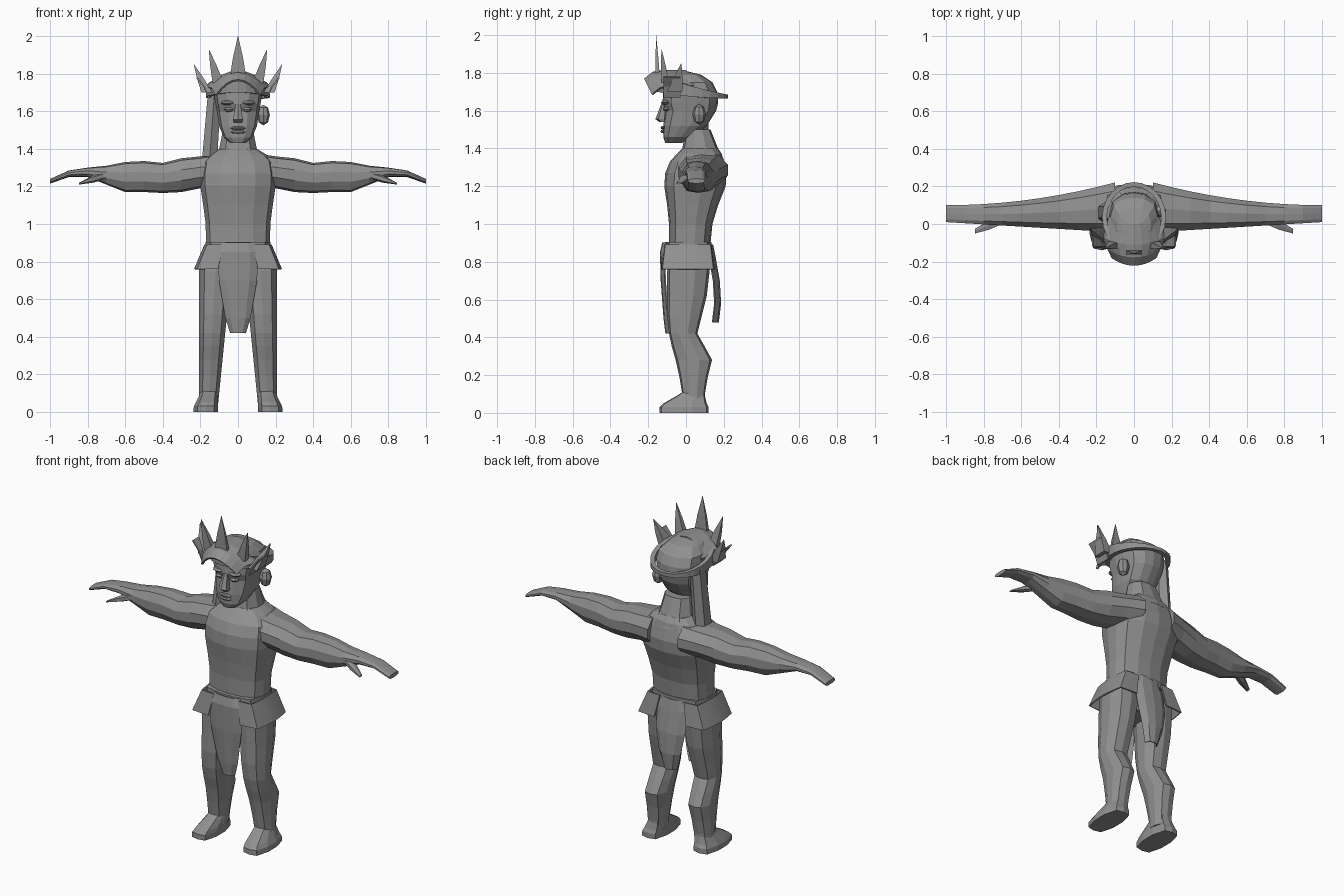
import bpy, bmesh
from math import sin, cos, pi, radians
from mathutils import Vector, Matrix

default_cube = bpy.data.objects.get("Cube")
if default_cube:
    bpy.data.objects.remove(default_cube, do_unlink=True)

colour = (0.28, 0.28, 0.28, 1)
grey = bpy.data.materials.new("stone_grey")
grey.use_nodes = True
grey.diffuse_color = colour
grey.node_tree.nodes["Principled BSDF"].inputs["Base Color"].default_value = colour


def finish(name, bm, thickness=0):
    bmesh.ops.recalc_face_normals(bm, faces=bm.faces)
    mesh = bpy.data.meshes.new(name)
    bm.to_mesh(mesh)
    bm.free()
    mesh.materials.append(grey)
    obj = bpy.data.objects.new(name, mesh)
    bpy.context.collection.objects.link(obj)
    if thickness:
        modifier = obj.modifiers.new("thickness", 'SOLIDIFY')
        modifier.thickness = thickness
        modifier.offset = 0


def outline(angle, square):
    """Point on a unit circle pushed towards a square."""
    c, s = cos(angle), sin(angle)
    reach = max(abs(c), abs(s)) ** square
    return c / reach, s / reach


def bridge(bm, first, second):
    count = len(first)
    for i in range(count):
        j = (i + 1) % count
        bm.faces.new((first[i], first[j], second[j], second[i]))


def loft(name, sections, sides=10, square=0.4, along_x=False, mirror=1):
    """Closed body through sections (height, left, right, front, back)."""
    bm = bmesh.new()
    shape = [outline((i + 0.5) * 2 * pi / sides, square) for i in range(sides)]
    widest = max(c for c, s in shape)
    deepest = max(s for c, s in shape)
    rings = []
    for t, left, right, front, back in sections:
        ring = []
        for c, s in shape:
            u = (left + right + c / widest * (right - left)) / 2
            v = (front + back + s / deepest * (back - front)) / 2
            x, y, z = (t, u, v) if along_x else (u, v, t)
            ring.append(bm.verts.new((x * mirror, y, z)))
        rings.append(ring)
    for lower, upper in zip(rings, rings[1:]):
        bridge(bm, lower, upper)
    bm.faces.new(rings[0])
    bm.faces.new(rings[-1])
    finish(name, bm)


def centred(name, rows, **options):
    """Loft centred on x from rows (height, half width, front, back)."""
    loft(name, [(z, -half, half, front, back) for z, half, front, back in rows], **options)


def blob(name, centre, radii):
    """Low-poly ellipsoid."""
    bm = bmesh.new()
    place = Matrix.Translation(centre) @ Matrix.Diagonal(Vector(radii)).to_4x4()
    bmesh.ops.create_uvsphere(bm, u_segments=8, v_segments=4, radius=1, matrix=place)
    finish(name, bm)


def shell(name, rows, thickness=0.008):
    """Thin sheet through rows of points."""
    bm = bmesh.new()
    grid = [[bm.verts.new(point) for point in row] for row in rows]
    for upper, lower in zip(grid, grid[1:]):
        for i in range(len(upper) - 1):
            bm.faces.new((upper[i], upper[i + 1], lower[i + 1], lower[i]))
    finish(name, bm, thickness)


def flap(name, rows, fold):
    """Hanging cloth from rows (height, half width, y) with edges folded to the body."""
    columns = (-1, -0.6, 0, 0.6, 1)
    shell(name, [[(half * u, y + fold * abs(u) ** 3, z) for u in columns]
                 for z, half, y in rows])


def spike(name, base, tip, width, depth):
    """Four-sided spike leaning from base to tip."""
    sections = []
    for step, size in ((0, 1), (0.5, 0.6), (1, 0.02)):
        x, y, z = Vector(base).lerp(Vector(tip), step)
        w, d = width * size, depth * size
        sections.append((z, x - w, x + w, y - d, y + d))
    loft(name, sections, sides=4, square=0)


# Body
centred("torso", [
    (0.8, .17, -.09, .12), (1, .172, -.09, .14), (1.1, .185, -.1, .17),
    (1.2, .2, -.115, .21), (1.27, .2, -.11, .215), (1.33, .19, -.085, .2),
    (1.37, .15, -.05, .19), (1.4, .1, -.02, .17)], sides=14)
centred("neck", [(1.34, .15, -.05, .2), (1.4, .1, -.02, .17), (1.5, .08, 0, .13)])
centred("hips", [(0.7, .12, -.07, .1), (0.78, .17, -.09, .12), (0.88, .17, -.1, .12)])
centred("belt", [(z, .174, -.11, .135) for z in (0.87, 0.905)], sides=12)

# Head and face
centred("head", [
    (1.43, .04, -.11, -.02), (1.46, .075, -.12, .03), (1.52, .1, -.12, .11),
    (1.6, .113, -.11, .16), (1.64, .12, -.125, .17), (1.7, .13, -.12, .165),
    (1.75, .125, -.115, .14), (1.79, .09, -.1, .08), (1.81, .04, -.08, 0)], sides=14)
centred("nose", [(1.54, .022, -.14, -.1), (1.555, .026, -.162, -.1),
                 (1.64, .013, -.13, -.1)], sides=6)
for name, height in (("upper_lip", 1.51), ("lower_lip", 1.49)):
    blob(name, (0, -.12, height), (.04, .015, .01))

# Hair lock hanging over the right shoulder
loft("hair_lock", [(1.36, -.19, -.11, 0, .12), (1.7, -.16, -.09, .02, .12)], sides=6)

# Crown band, taller at the front
bm = bmesh.new()
loops = []
for step in range(24):
    angle = step * pi / 12
    frontness = (1 + cos(angle)) / 2
    low = 1.665 + 0.035 * frontness ** 2
    high = low + 0.02 + 0.07 * frontness
    corners = ((.145, low), (.17, low), (.17, high), (.145, high))
    loops.append([bm.verts.new((r * sin(angle), .035 - (r + .018) * cos(angle), z))
                  for r, z in corners])
for this, following in zip(loops, loops[1:] + loops[:1]):
    bridge(bm, this, following)
finish("crown_band", bm)

# Arched visor from rows (half width, y, height), drooping at both sides
arch = [i / 4 - 1 for i in range(9)]
visor_rows = ((.13, 0, 1.81), (.165, -.11, 1.81), (.135, -.175, 1.8), (.115, -.218, 1.765))
shell("crown_visor", [[(half * u, y + .04 * u * u, z - .08 * u * u) for u in arch]
                      for half, y, z in visor_rows], thickness=0.012)
spike("spike_center", (0, -.15, 1.77), (0, -.158, 2), .045, .012)

for side, label in ((1, "left"), (-1, "right")):
    # Crown spikes and side wing
    spike(f"spike_middle_{label}", (side * .105, -.11, 1.75), (side * .155, -.13, 1.93), .03, .02)
    spike(f"spike_outer_{label}", (side * .165, -.06, 1.7), (side * .235, -.025, 1.85), .03, .04)
    shell(f"crown_wing_{label}", [[(side * x, y, z) for y in (-.12, -.03)]
                                  for x, z in ((.155, 1.67), (.18, 1.73), (.22, 1.78))])

    # Eyes, brows and ears
    blob(f"eye_{label}", (side * .048, -.1, 1.61), (.027, .024, .014))
    blob(f"brow_{label}", (side * .052, -.1, 1.645), (.04, .033, .014))
    blob(f"ear_{label}", (side * .135, .07, 1.58), (.035, .035, .055))

    # Arm and flat hand: rows of (top, thickness) at even steps outwards
    arm = []
    heights = ((1.375, .18), (1.36, .17), (1.35, .18), (1.325, .16), (1.335, .165),
               (1.33, .16), (1.31, .1), (1.3, .05), (1.285, .035), (1.24, .025))
    for step, (top, thick) in enumerate(heights, start=1):
        x = step / 10
        arm.append((x, .06 * x - .05, .1 + .15 * (1 - x) ** 2, top - thick, top))
    loft(f"arm_{label}", arm, along_x=True, mirror=side)
    loft(f"thumb_{label}", [(.7, 0, .05, 1.24, 1.28), (.77, -.03, .02, 1.22, 1.26),
                            (.845, -.05, -.025, 1.21, 1.22)],
         sides=6, along_x=True, mirror=side)

    # Leg from rows (height, front, back), its inner side leaning inwards
    leg_rows = ((.05, -.03, .1), (.1, -.02, .1), (.19, -.035, .115), (.28, -.055, .138),
                (.35, -.075, .1), (.42, -.09, .06), (.52, -.1, .085), (.62, -.1, .11),
                (.75, -.1, .125), (.82, -.09, .12))
    loft(f"leg_{label}", [(z, .11 - .1 * z, .207, front, back) for z, front, back in leg_rows],
         mirror=side)
    foot_rows = ((0, .237, -.14, .12), (.03, .235, -.14, .12), (.05, .225, -.12, .11),
                 (.09, .205, -.05, .1), (.11, .2, -.02, .1))
    loft(f"foot_{label}", [(z, .107, outer, front, back) for z, outer, front, back in foot_rows],
         square=0.6, mirror=side)

    # Flared skirt panel wrapping the hip
    panel = []
    for width, depth, height in ((.175, .125, .89), (.23, .142, .76)):
        curve = [outline(radians(angle), 0.8) for angle in range(25, 160, 10)]
        panel.append([(side * width * s, .01 - depth * c, height) for c, s in curve])
    shell(f"skirt_panel_{label}", panel)

# Front and back loincloth flaps
flap("front_flap", [(.9, .085, -.122), (.85, .105, -.134), (.7, .1, -.13),
                    (.5, .065, -.115), (.42, .04, -.105)], fold=0.02)
flap("back_flap", [(.89, .08, .14), (.83, .1, .152), (.7, .095, .175),
                   (.58, .07, .182), (.48, .04, .17)], fold=-0.03)
